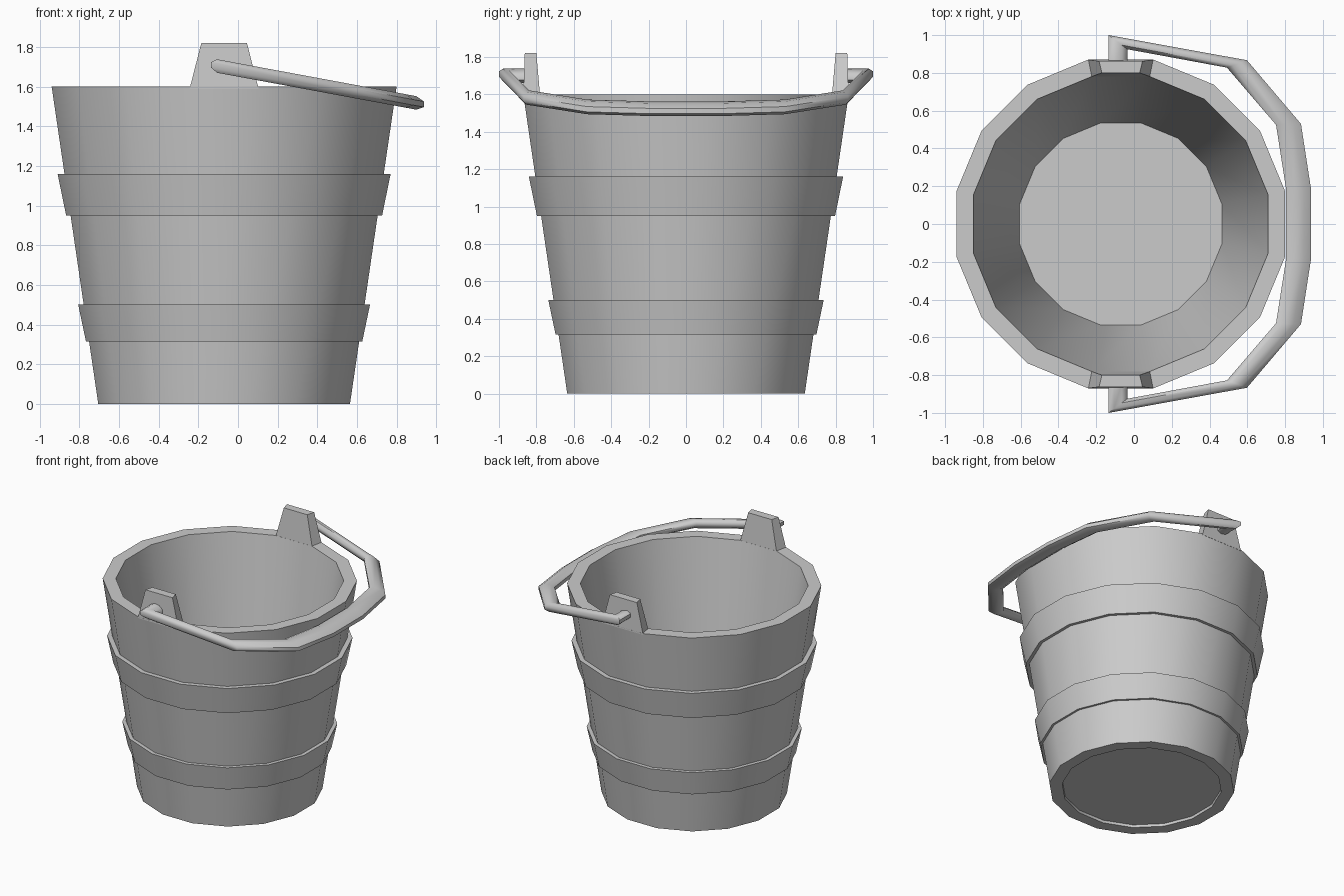
import bpy, bmesh, math

if "Cube" in bpy.data.objects:
    bpy.data.objects.remove(bpy.data.objects["Cube"])

CX = -0.07                      # bucket axis
SIDES = 16
K = 1 / math.cos(math.pi / SIDES)   # flat radius -> corner radius


def finish(name, bm, angle=35):
    bmesh.ops.recalc_face_normals(bm, faces=bm.faces)
    me = bpy.data.meshes.new(name)
    bm.to_mesh(me)
    bm.free()
    ob = bpy.data.objects.new(name, me)
    bpy.context.collection.objects.link(ob)
    bpy.ops.object.select_all(action='DESELECT')
    ob.select_set(True)
    bpy.context.view_layer.objects.active = ob
    bpy.ops.object.shade_smooth_by_angle(angle=math.radians(angle))
    return ob


def bridge(bm, a, b):
    n = len(a)
    for i in range(n):
        bm.faces.new((a[i], a[(i + 1) % n], b[(i + 1) % n], b[i]))


def lathe(name, profile, capped=False):
    """Spin (flat radius, z) points around the bucket axis."""
    bm = bmesh.new()
    rings = []
    for r, z in profile:
        angles = [2 * math.pi * (i + 0.5) / SIDES for i in range(SIDES)]
        rings.append([bm.verts.new((CX + r * K * math.cos(t), r * K * math.sin(t), z))
                      for t in angles])
    for a, b in zip(rings, rings[1:]):
        bridge(bm, a, b)
    if capped:
        bm.faces.new(rings[0])
        bm.faces.new(rings[-1])
    else:
        bridge(bm, rings[-1], rings[0])
    return finish(name, bm)


# Bucket body: recessed underside, outer wall, rim, inner wall, floor
lathe("bucket_body", [(0.545, 0.02), (0.547, 0), (0.635, 0), (0.87, 1.6),
                      (0.78, 1.6), (0.535, 0.035)], capped=True)

# Hoops
lathe("upper_hoop", [(0.76, 0.95), (0.797, 0.95), (0.84, 1.16), (0.79, 1.16)])
lathe("lower_hoop", [(0.665, 0.315), (0.697, 0.315), (0.736, 0.50), (0.69, 0.50)])

# Ears rising from the rim on both sides
for side, label in ((-1, "front"), (1, "back")):
    bm = bmesh.new()
    rings = []
    for z, yo, wo, yi, wi in ((1.59, 0.87, 0.174, 0.78, 0.156),
                              (1.82, 0.862, 0.115, 0.80, 0.10)):
        rings.append([bm.verts.new((CX + x, side * y, z)) for x, y in
                      ((-wo, yo), (wo, yo), (wi, yi), (-wi, yi))])
    bridge(bm, *rings)
    bm.faces.new(rings[0])
    bm.faces.new(rings[1])
    finish(label + "_ear", bm)

# Handle: inner and outer edge of each bend, mirrored front to back
half = [((-0.035, 0.84), (-0.135, 0.84)), ((-0.035, 0.925), (-0.135, 1.0)),
        ((0.492, 0.828), (0.598, 0.867)), ((0.752, 0.525), (0.884, 0.53)),
        ((0.806, 0.18), (0.938, 0.18))]
path = half + [tuple((x, -y) for x, y in pair) for pair in reversed(half)]
bm = bmesh.new()
rings = []
for (xi, yi), (xo, yo) in path:
    ring = []
    for j in range(8):
        t = 2 * math.pi * (j + 0.5) / 8
        f = 0.5 + 0.5 * math.cos(t) / math.cos(math.pi / 8)
        x, y = xi + (xo - xi) * f, yi + (yo - yi) * f
        z = 1.70 - 0.185 * (x + 0.085) + 0.034 * math.sin(t) / math.cos(math.pi / 8)
        ring.append(bm.verts.new((x, y, z)))
    rings.append(ring)
for a, b in zip(rings, rings[1:]):
    bridge(bm, a, b)
bm.faces.new(rings[0])
bm.faces.new(rings[-1])
finish("handle", bm, 50)
